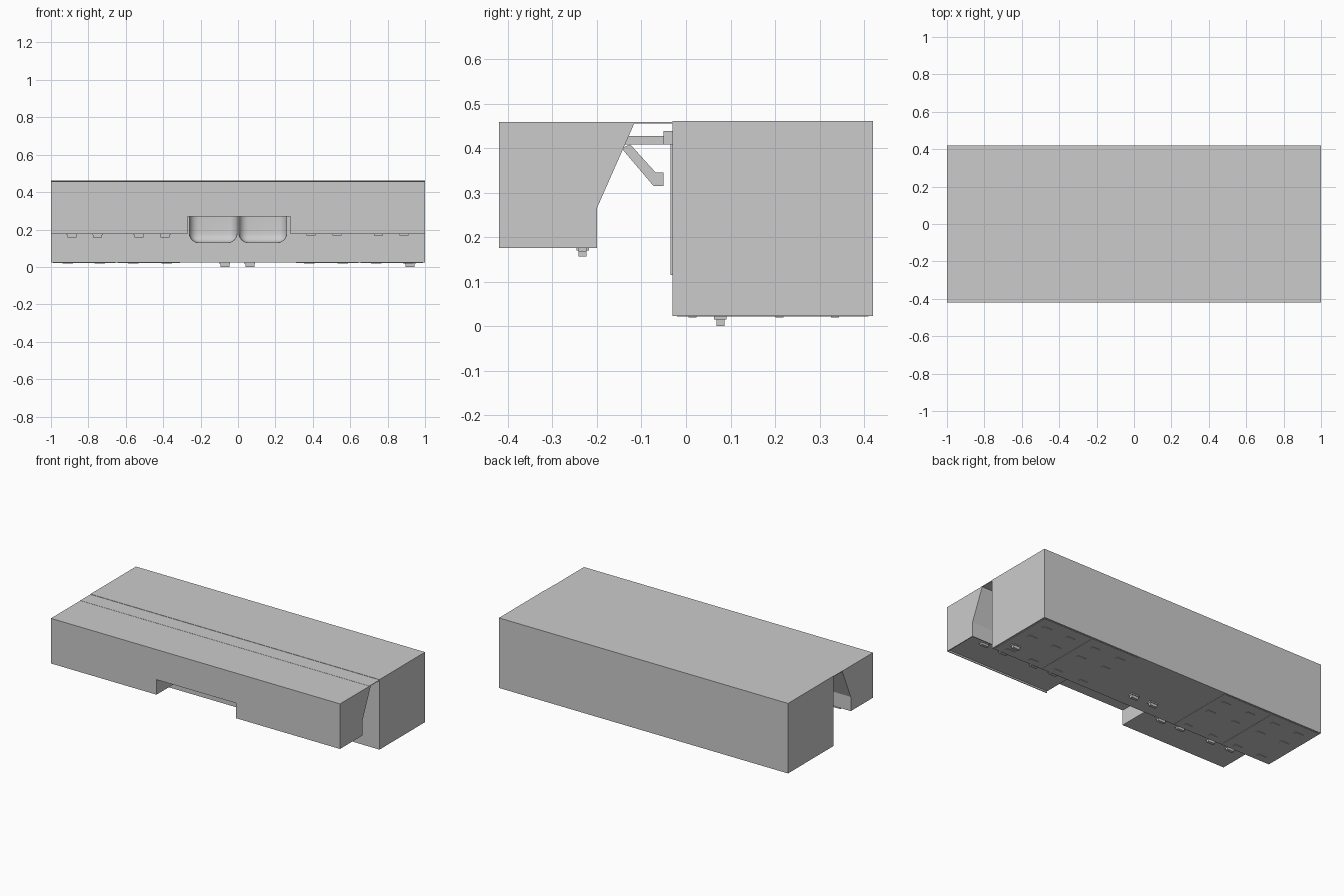
import bpy, bmesh, math

if "Cube" in bpy.data.objects:
    bpy.data.objects.remove(bpy.data.objects["Cube"], do_unlink=True)

GREY = (0.6, 0.6, 0.6, 1)
mat = bpy.data.materials.new("plain grey")
mat.use_nodes = True
mat.diffuse_color = GREY
mat.node_tree.nodes["Principled BSDF"].inputs["Base Color"].default_value = GREY


def finish(bm, name):
    bmesh.ops.recalc_face_normals(bm, faces=bm.faces)
    mesh = bpy.data.meshes.new(name)
    bm.to_mesh(mesh)
    bm.free()
    mesh.materials.append(mat)
    obj = bpy.data.objects.new(name, mesh)
    bpy.context.collection.objects.link(obj)
    return obj


def extrude(name, profile, x0, x1):
    """Side profile of (y, z) points swept along x."""
    bm = bmesh.new()
    face = bm.faces.new([bm.verts.new((x0, y, z)) for y, z in profile])
    out = bmesh.ops.extrude_face_region(bm, geom=[face])
    moved = [v for v in out["geom"] if isinstance(v, bmesh.types.BMVert)]
    bmesh.ops.translate(bm, verts=moved, vec=(x1 - x0, 0, 0))
    return finish(bm, name)


def box(name, x, y, z, bevel=0):
    """Box from (min, max) ranges, optionally rounded."""
    bm = bmesh.new()
    bmesh.ops.create_cube(bm, size=1)
    for v in bm.verts:
        v.co = [r[0] if c < 0 else r[1] for c, r in zip(v.co, (x, y, z))]
    if bevel:
        bmesh.ops.bevel(bm, geom=bm.edges[:], offset=bevel, segments=6,
                        profile=0.5, affect='EDGES')
    return finish(bm, name)


def select(obj):
    bpy.ops.object.select_all(action='DESELECT')
    obj.select_set(True)
    bpy.context.view_layer.objects.active = obj


def boolean(obj, other, operation='DIFFERENCE'):
    mod = obj.modifiers.new("boolean", 'BOOLEAN')
    mod.object, mod.operation, mod.solver = other, operation, 'EXACT'
    select(obj)
    bpy.ops.object.modifier_apply(modifier=mod.name)
    bpy.data.objects.remove(other, do_unlink=True)


# Front unit: sloped back, central notch, slightly shallower left half
front = extrude("front_unit", [(-0.42, 0.176), (-0.2, 0.176), (-0.2, 0.265),
                               (-0.115, 0.458), (-0.42, 0.458)], -1, 1)
boolean(front, box("notch_cutter", (-0.27, 0.28), (-0.6, 0.1), (0, 0.27)))
boolean(front, box("underside_cutter", (0.2, 0.995), (-0.415, -0.205), (0, 0.186)))

# Rear unit with a shallow front panel and two rounded recesses
rear = box("rear_unit", (-1, 1), (-0.03, 0.42), (0.023, 0.461))
boolean(rear, box("front_panel", (-0.27, 0.27), (-0.035, 0.1), (0.115, 0.42)), 'UNION')
for s in (-1, 1):
    xs = sorted((s * 0.005, s * 0.26))
    boolean(rear, box("recess_cutter", xs, (-0.2, 0.04), (0.13, 0.4), 0.05))
select(rear)
bpy.ops.object.shade_smooth_by_angle(angle=math.radians(35))

# Thin top sheet bridging the gap between the units
box("top_bridge", (-1, 1), (-0.13, -0.03), (0.455, 0.459))

# Support arms inside the gap
for i, x in enumerate((-0.8, -0.4, 0.4, 0.8)):
    extrude(f"upper_arm_{i}", [(-0.14, 0.408), (-0.035, 0.408),
                               (-0.035, 0.427), (-0.13, 0.427)], x - 0.01, x + 0.01)
    extrude(f"lower_arm_{i}", [(-0.145, 0.4), (-0.073, 0.315), (-0.05, 0.315),
                               (-0.05, 0.345), (-0.068, 0.345), (-0.125, 0.408)],
            x - 0.01, x + 0.01)
    box(f"arm_bracket_{i}", (x - 0.015, x + 0.015), (-0.05, -0.03), (0.408, 0.438))


def latch(name, x, y, top, drop):
    box(name + "_plate", (x - 0.028, x + 0.028), (y - 0.014, y + 0.014),
        (top - drop * 0.35, top))
    box(name + "_grip", (x - 0.024, x + 0.024), (y - 0.009, y + 0.009),
        (top - drop, top))


# Latches under the front unit
for i, x in enumerate((0.39, 0.53, 0.75, 0.888)):
    latch(f"left_latch_{i}", x, -0.232, 0.187, 0.019)
    latch(f"right_latch_{i}", -x, -0.232, 0.177, 0.021)

# Feet under the rear unit
for i, x in enumerate((-0.07, 0.064, 0.92)):
    latch(f"foot_{i}", x, 0.077, 0.024, 0.024)

# Underside panels with flush pulls
for side, s in (("left", 1), ("right", -1)):
    for j, (a, b) in enumerate(((0.31, 0.645), (0.655, 0.99))):
        box(f"{side}_under_panel_{j}", sorted((s * a, s * b)), (-0.02, 0.41),
            (0.0215, 0.024))
    for i, x in enumerate((0.38, 0.56, 0.74, 0.91)):
        for j, y in enumerate((0.015, 0.21, 0.335)):
            box(f"{side}_pull_{i}_{j}", (s * x - 0.028, s * x + 0.028),
                (y - 0.009, y + 0.009), (0.019, 0.023))
